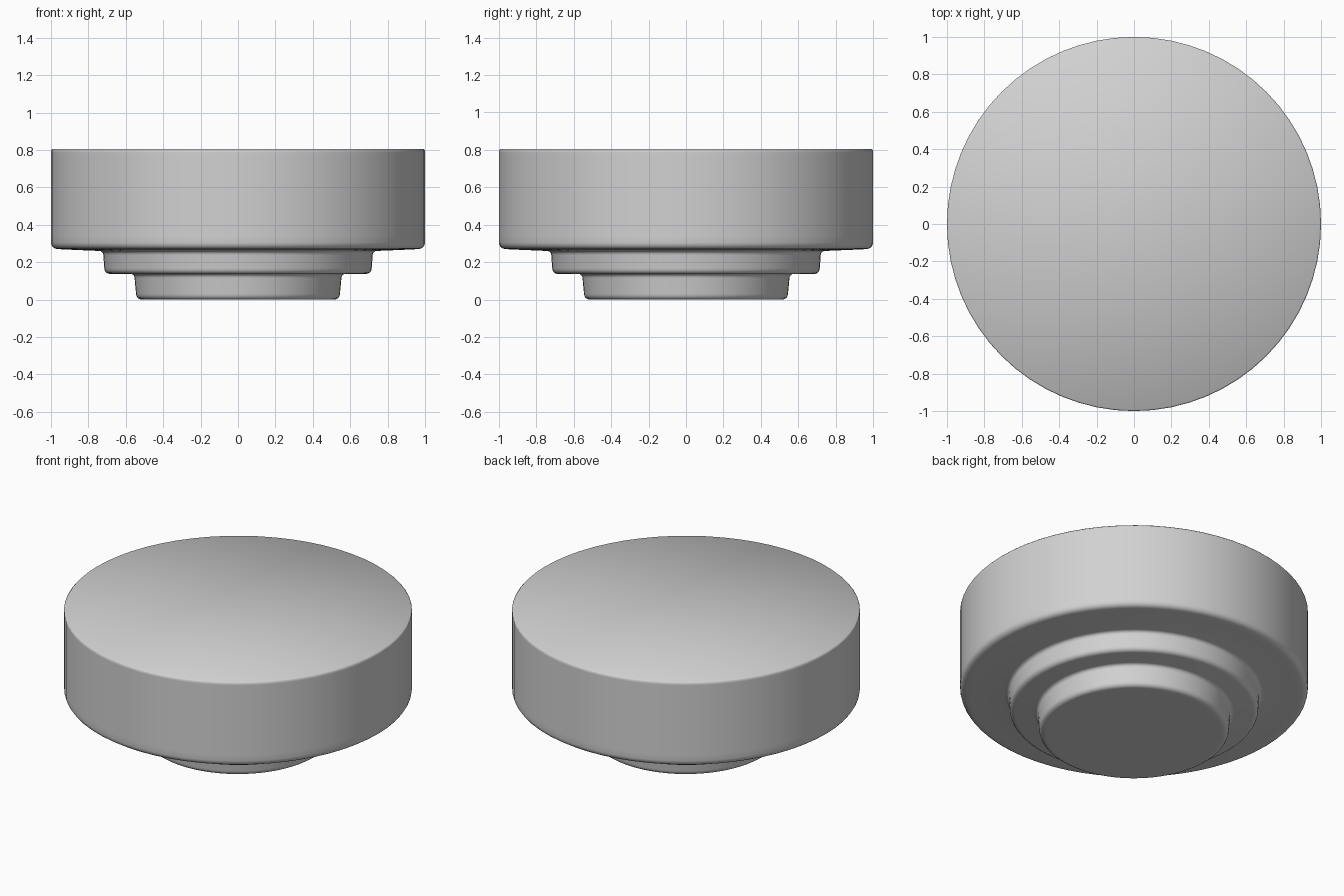
import bpy, bmesh, math

cube = bpy.data.objects.get("Cube")
if cube:
    bpy.data.objects.remove(cube, do_unlink=True)

# Plain grey material
grey = bpy.data.materials.new("light grey")
grey.use_nodes = True
colour = (0.64, 0.64, 0.64, 1)
grey.diffuse_color = colour
grey.node_tree.nodes["Principled BSDF"].inputs["Base Color"].default_value = colour


def corner(cx, cz, radius, start, end, steps=4):
    """Points on a rounded corner, angles in degrees."""
    points = []
    for i in range(steps + 1):
        a = math.radians(start + (end - start) * i / steps)
        points.append((cx + radius * math.cos(a), cz + radius * math.sin(a)))
    return points


def lathe(name, profile, sides):
    bm = bmesh.new()
    verts = [bm.verts.new((r, 0, z)) for r, z in profile]
    edges = [bm.edges.new(pair) for pair in zip(verts, verts[1:])]
    bmesh.ops.spin(bm, geom=verts + edges, cent=(0, 0, 0), axis=(0, 0, 1),
                   angle=math.tau, steps=sides)
    bmesh.ops.remove_doubles(bm, verts=bm.verts, dist=0.0005)
    bmesh.ops.recalc_face_normals(bm, faces=bm.faces)
    for face in bm.faces:
        face.smooth = True
    mesh = bpy.data.meshes.new(name)
    bm.to_mesh(mesh)
    bm.free()
    mesh.materials.append(grey)
    obj = bpy.data.objects.new(name, mesh)
    bpy.context.collection.objects.link(obj)
    return obj


profile = [(0, 0), (0.5, 0)]
# Foot: rounded below, flared where it meets the collar
profile += corner(0.515, 0.03, 0.03, -90, 0)
profile += corner(0.575, 0.115, 0.022, 180, 90)
# Collar
profile += corner(0.685, 0.167, 0.03, -90, 0)
profile += corner(0.742, 0.238, 0.022, 180, 90)
# Wide drum with a soft lower edge and a tight upper rim
profile += [(0.93, 0.268)]
profile += corner(0.965, 0.305, 0.035, -90, 0)
profile += [(1, 0.34), (1, 0.785), (1, 0.798), (0.993, 0.805), (0, 0.805)]

lathe("stepped_round_knob", profile, 64)
